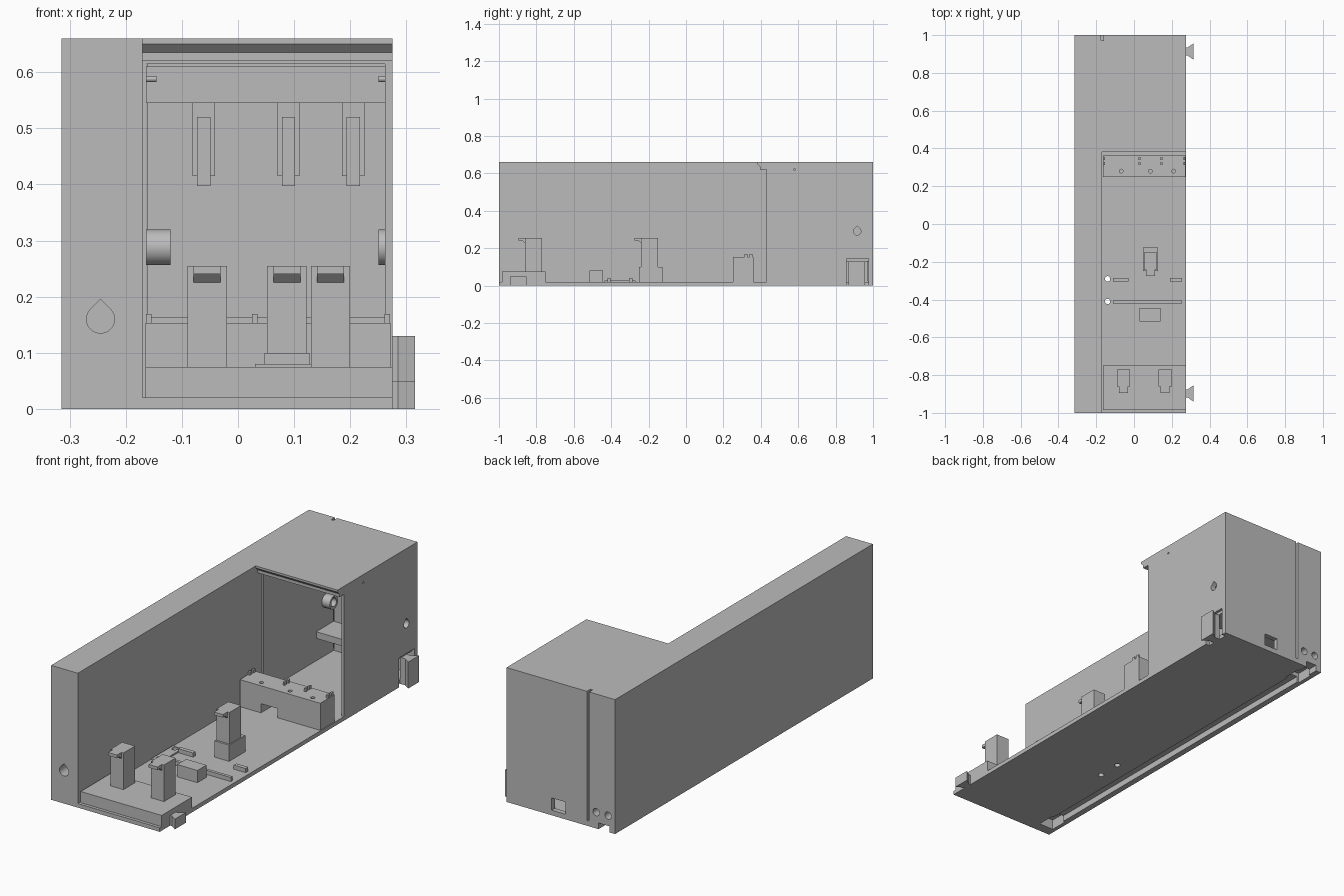
import bpy, bmesh
from math import sin, cos, pi

cube = bpy.data.objects.get("Cube")
if cube:
    bpy.data.objects.remove(cube, do_unlink=True)

grey = bpy.data.materials.new("plain grey")
grey.use_nodes = True
COLOUR = (0.5, 0.5, 0.5, 1)
grey.diffuse_color = COLOUR
grey.node_tree.nodes["Principled BSDF"].inputs["Base Color"].default_value = COLOUR


def prism(name, axis, pts, a, b):
    """Extrude a 2D outline along an axis from a to b."""
    def place(p, d):
        u, v = p
        return {"x": (d, u, v), "y": (u, d, v), "z": (u, v, d)}[axis]
    bm = bmesh.new()
    ends = [[bm.verts.new(place(p, d)) for p in pts] for d in (a, b)]
    for loop in ends:
        bm.faces.new(loop)
    n = len(pts)
    for i in range(n):
        j = (i + 1) % n
        bm.faces.new((ends[0][i], ends[0][j], ends[1][j], ends[1][i]))
    bmesh.ops.recalc_face_normals(bm, faces=bm.faces)
    me = bpy.data.meshes.new(name)
    bm.to_mesh(me)
    bm.free()
    me.materials.append(grey)
    ob = bpy.data.objects.new(name, me)
    bpy.context.collection.objects.link(ob)
    return ob


def box(name, x0, x1, y0, y1, z0, z1):
    return prism(name, "z", [(x0, y0), (x1, y0), (x1, y1), (x0, y1)], z0, z1)


def circle(u, v, r, n=32):
    return [(u + r * cos(2 * pi * i / n), v + r * sin(2 * pi * i / n)) for i in range(n)]


def teardrop(u, v, r):
    arc = [(u + r * cos(t), v + r * sin(t))
           for t in [pi * 0.75 + 1.5 * pi * i / 24 for i in range(25)]]
    return arc + [(u, v + r * 1.41)]


def cut(target, *cutters):
    bpy.context.view_layer.objects.active = target
    for c in cutters:
        c.hide_render = True
        m = target.modifiers.new("cut", "BOOLEAN")
        m.operation = "DIFFERENCE"
        m.solver = "EXACT"
        m.object = c
        bpy.ops.object.modifier_apply(modifier=m.name)
        bpy.data.objects.remove(c, do_unlink=True)


def smooth(ob):
    bpy.ops.object.select_all(action="DESELECT")
    ob.select_set(True)
    bpy.context.view_layer.objects.active = ob
    bpy.ops.object.shade_smooth_by_angle()


# Housing: thick side wall, floor and hollow rear chamber
IN0, IN1, SIDE, FLOOR = -0.163, 0.262, 0.275, 0.02
body = box("housing", -0.315, SIDE, -1, 1, 0, 0.66)
opening = [(-1.1, FLOOR), (0.43, FLOOR), (0.43, 0.62), (0.395, 0.62),
           (0.395, 0.635), (0.38, 0.65), (0.38, 0.8), (-1.1, 0.8)]
cut(body,
    prism("opening", "x", opening, -0.17, 0.4),
    box("chamber", IN0, IN1, 0.41, 0.975, FLOOR, 0.615),
    box("rear_slot", -0.174, -0.162, 0.972, 1.1, FLOOR + 0.005, 0.8),
    box("rear_port", -0.045, 0.03, 0.95, 1.1, 0.025, 0.085),
    prism("front_hole", "y", teardrop(-0.245, 0.16, 0.025), -1.1, -0.9),
    prism("side_hole", "x", teardrop(0.915, 0.29, 0.02), -0.2, 0.4),
    prism("pin_hole", "x", circle(0.58, 0.62, 0.005, 12), 0.255, 0.4),
    box("side_recess", 0.255, 0.4, 0.858, 0.975, -0.1, 0.145))
cut(body,
    *[prism("rear_hole", "y", circle(x, 0.08, 0.018), 0.9, 1.1) for x in (-0.212, -0.277)],
    box("under_groove", -0.285, -0.225, -0.95, 1.1, -0.1, 0.03),
    *[box("groove_pocket", -0.295, -0.215, y, y + 0.09, -0.1, 0.05) for y in (-0.95, 0.86)],
    *[prism("floor_hole", "z", circle(-0.14, y, 0.014), -0.1, 0.1) for y in (-0.29, -0.41)])
smooth(body)

# Dovetail tabs on the outer side
for name, y, x, top in (("front_tab", -0.897, SIDE, 0.05), ("rear_tab", 0.913, 0.255, 0.13)):
    prism(name, "z", [(x, y - 0.022), (0.285, y - 0.022), (0.315, y - 0.043),
                      (0.315, y + 0.043), (0.285, y + 0.022), (x, y + 0.022)], 0, top)

# Axle bosses inside the chamber
for name, a, b in (("left_boss", IN1 - 0.012, IN1), ("right_boss", -0.17, -0.12)):
    boss = prism(name, "x", circle(0.915, 0.288, 0.032, 48), a, b)
    cut(boss, prism("bore", "x", teardrop(0.915, 0.29, 0.02), -0.3, 0.4))
    smooth(boss)

# Rear shelf, upper beam, hanging clips and pins
box("rear_shelf", IN0, IN1, 0.84, 0.975, 0.13, 0.163)
box("upper_beam", IN0, IN1, 0.9, 0.975, 0.545, 0.61)
for x in (-0.061, 0.09, 0.205):
    box("clip_stem", x - 0.02, x + 0.02, 0.925, 0.975, 0.415, 0.545)
    box("clip_tip", x - 0.012, x + 0.012, 0.915, 0.965, 0.397, 0.52)
for a, b in ((IN0, IN0 + 0.018), (IN1 - 0.012, IN1)):
    prism("hinge_pin", "x", circle(0.58, 0.588, 0.005, 12), a, b)

# Front platform
box("front_platform", -0.165, SIDE, -0.985, -0.75, FLOOR, 0.075)


def post(name, x, y, z):
    """Latch post with a hooked top facing the front."""
    box(name, x - 0.035, x + 0.035, y - 0.045, y + 0.045, z, 0.255)
    prism(name + "_hook", "x", [(y - 0.045, 0.225), (y - 0.06, 0.24), (y - 0.08, 0.24),
                                (y - 0.08, 0.255), (y - 0.045, 0.255)], x - 0.024, x + 0.024)


post("right_front_post", -0.055, -0.815, 0.075)
post("left_front_post", 0.165, -0.815, 0.075)
post("middle_post", 0.087, -0.195, 0.1)
box("middle_post_base", 0.047, 0.127, -0.25, -0.125, FLOOR, 0.1)

# Floor fittings
box("floor_block", 0.03, 0.14, -0.515, -0.445, FLOOR, 0.08)
plate = box("holed_plate", -0.165, -0.112, -0.435, -0.27, FLOOR, 0.027)
cut(plate, *[prism("plate_hole", "z", circle(-0.14, y, 0.014), -0.1, 0.1) for y in (-0.29, -0.41)])
box("short_bar", -0.11, -0.03, -0.305, -0.285, FLOOR, 0.04)
box("outer_bar", 0.19, 0.255, -0.305, -0.285, FLOOR, 0.04)
box("long_bar", -0.11, 0.255, -0.42, -0.405, FLOOR, 0.04)

# Cross bridge with an arch, holes and small pegs
bridge = box("cross_bridge", -0.165, 0.272, 0.25, 0.362, FLOOR, 0.153)
cut(bridge, box("arch", -0.05, 0.04, 0.2, 0.4, 0, 0.065),
    *[prism("bridge_hole", "z", circle(x, 0.28, 0.01, 16), 0.1, 0.2) for x in (-0.068, 0.087, 0.21)])
for x in (-0.159, 0.03, 0.145, 0.266):
    for y in (0.32, 0.347):
        box("bridge_peg", x - 0.005, x + 0.005, y - 0.008, y + 0.008, 0.15, 0.169)
